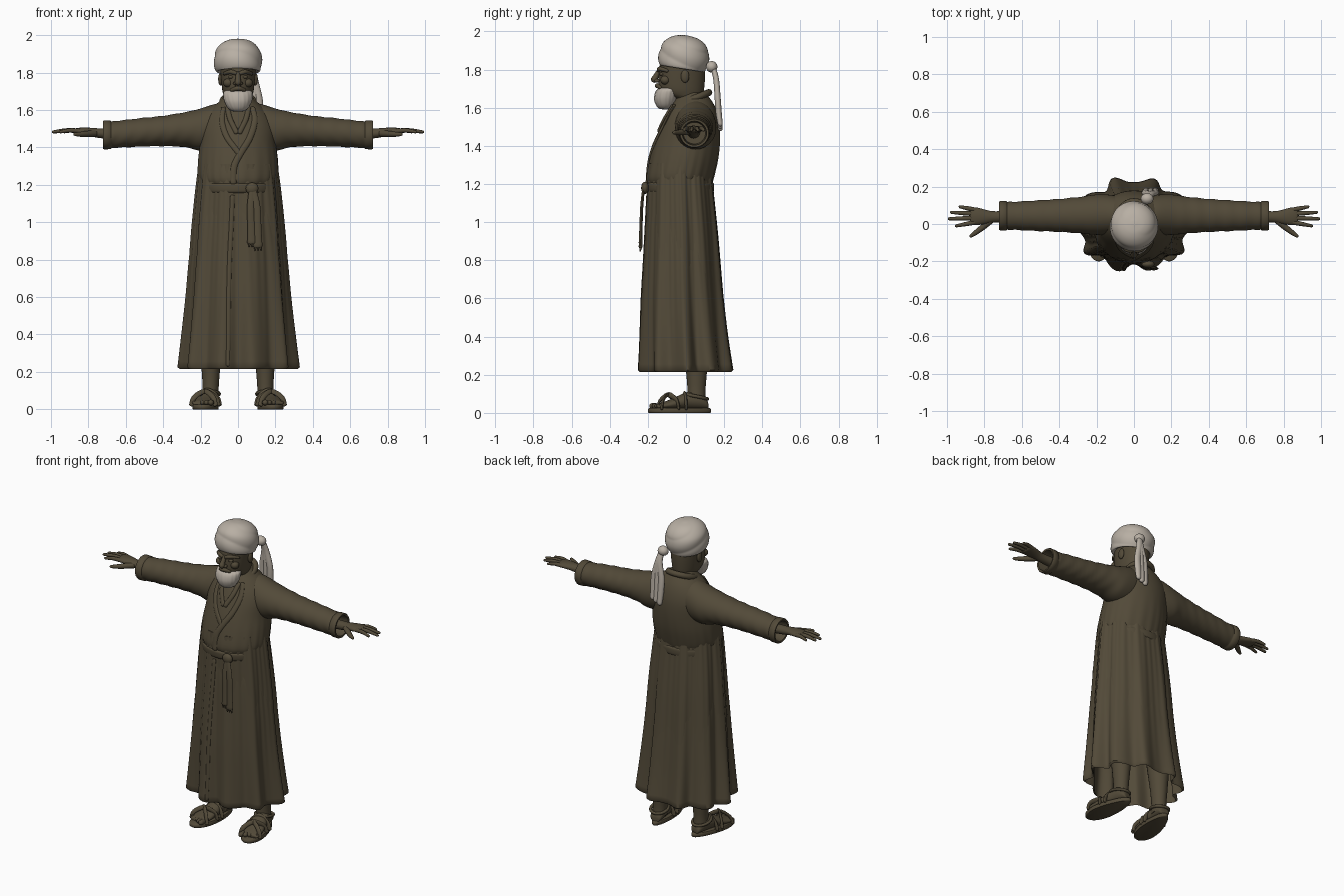
import bpy, bmesh
from math import sin, cos, pi, radians
from mathutils import Vector, Matrix
from mathutils.bvhtree import BVHTree

cube = bpy.data.objects.get("Cube")
if cube:
    bpy.data.objects.remove(cube)


def material(name, colour):
    m = bpy.data.materials.new(name)
    m.use_nodes = True
    m.diffuse_color = colour
    bsdf = m.node_tree.nodes["Principled BSDF"]
    bsdf.inputs["Base Color"].default_value = colour
    bsdf.inputs["Roughness"].default_value = 0.9
    return m


BROWN = material("dark olive brown", (0.085, 0.068, 0.04, 1))
CREAM = material("pale linen", (0.48, 0.43, 0.37, 1))
SAME = Matrix.Identity(4)


def finish(name, bm, mat, xf):
    bm.transform(xf)
    bmesh.ops.recalc_face_normals(bm, faces=bm.faces)
    me = bpy.data.meshes.new(name)
    bm.to_mesh(me)
    bm.free()
    me.materials.append(mat)
    ob = bpy.data.objects.new(name, me)
    bpy.context.collection.objects.link(ob)
    bpy.ops.object.select_all(action='DESELECT')
    ob.select_set(True)
    bpy.context.view_layer.objects.active = ob
    bpy.ops.object.shade_smooth_by_angle(angle=radians(55))
    return ob


def smooth(keys, m):
    # Catmull-Rom resampling of tuples of any length
    out, last = [], len(keys) - 1
    for i in range(last):
        four = (keys[max(i - 1, 0)], keys[i], keys[i + 1], keys[min(i + 2, last)])
        for j in range(m):
            t = j / m
            out.append(tuple(q + t / 2 * (r - p + t * (2*p - 5*q + 4*r - s + t * (3*q - p - 3*r + s)))
                             for p, q, r, s in zip(*four)))
    return out + [keys[-1]]


def oval(c, u, v, n=32, wave=None):
    c, u, v = Vector(c), Vector(u), Vector(v)
    pts = []
    for i in range(n):
        a = 2 * pi * i / n
        k = wave(a) if wave else 1
        pts.append(c + (u * cos(a) + v * sin(a)) * k)
    return pts


def loft(name, rings, mat=BROWN, xf=SAME, caps=True):
    bm = bmesh.new()
    rows = [[bm.verts.new(p) for p in r] for r in rings]
    n = len(rows[0])
    for a, b in zip(rows, rows[1:]):
        for i in range(n):
            bm.faces.new((a[i], a[(i + 1) % n], b[(i + 1) % n], b[i]))
    if caps:
        bm.faces.new(rows[0])
        bm.faces.new(rows[-1])
    return finish(name, bm, mat, xf)


def tube(name, keys, mat=BROWN, flat=1.0, normal=(0, -1, 0), xf=SAME, m=5, n=12):
    # keys are x, y, z, radius; ends are rounded
    pts = smooth(keys, m)
    frames = []
    for i, p in enumerate(pts):
        a, b = pts[max(i - 1, 0)], pts[min(i + 1, len(pts) - 1)]
        t = (Vector(b[:3]) - Vector(a[:3])).normalized()
        side = t.cross(Vector(normal)).normalized()
        frames.append((Vector(p[:3]), t, side, side.cross(t), p[3]))

    def ring(f, shift=0, k=1):
        c, t, s, u, r = f
        return oval(c + t * r * flat * shift, s * r * k, u * r * flat * k, n)
    ends = ((.9, .35), (.6, .75))
    rings = [ring(frames[0], -d, k) for d, k in ends] + [ring(f) for f in frames]
    rings += [ring(frames[-1], d, k) for d, k in reversed(ends)]
    return loft(name, rings, mat, xf)


def blob(name, loc, size, mat=BROWN, xf=SAME):
    bm = bmesh.new()
    bmesh.ops.create_uvsphere(bm, u_segments=24, v_segments=14, radius=1)
    return finish(name, bm, mat, xf @ Matrix.Translation(loc) @ Matrix.Diagonal((*size, 1)))


def upright(keys, m, n=48, wave=None):
    # keys are height, half width, front y, back y, optional fold depth
    rings = []
    for k in smooth(keys, m):
        z, w, f, b = k[:4]
        rings.append(oval((0, (f + b) / 2, z), (w, 0, 0), (0, (b - f) / 2, 0), n,
                          (lambda a: wave(a, k)) if wave else None))
    return rings


def surface(ob):
    me = ob.data
    return BVHTree.FromPolygons([v.co for v in me.vertices], [p.vertices[:] for p in me.polygons])


def on_front(tree, points, r, lift=0.0):
    # drop x, z points onto the front of a surface
    return [(x, tree.ray_cast(Vector((x, -1, z)), Vector((0, 1, 0)))[0].y - lift, z, r) for x, z in points]


# robe: gathered skirt with deep folds, hollow underneath
def folds(a, k):
    d = k[4]
    gather = .012 * max(0, (k[0] - .2)) * cos(38 * a + 2 * sin(3 * a))
    return 1 + d * cos(10 * a) * (.85 + .15 * sin(3 * a + 1)) + .2 * d * sin(17 * a) + gather


skirt_keys = [(1.19, .188, -.19, .13, 0), (1.15, .194, -.195, .135, .01), (1.08, .213, -.203, .14, .02),
              (1, .23, -.21, .15, .03), (.8, .253, -.22, .175, .045), (.6, .268, -.23, .195, .06),
              (.4, .285, -.235, .215, .08), (.225, .3, -.24, .237, .1)]
outer = upright(skirt_keys, 4, 160, folds)
inner = [[Vector((p.x * .96, p.y * .96, p.z - .01 + .012 * i)) for p in r]
         for i, r in enumerate(reversed(outer[8:]))]
skirt = loft("robe_skirt", outer + inner)

# robe: bloused torso
torso_keys = [(1.17, .188, -.19, .13), (1.2, .195, -.2, .135), (1.24, .213, -.207, .147),
              (1.33, .213, -.19, .168), (1.42, .203, -.165, .178), (1.5, .2, -.135, .178),
              (1.56, .18, -.108, .168), (1.61, .14, -.08, .15), (1.65, .095, -.055, .125), (1.68, .066, -.035, .1)]
torso = loft("robe_torso", upright(torso_keys, 4, 96,
             lambda a, k: 1 + .012 * max(0, 1.45 - k[0]) * 4 * sin(22 * a + 2 * sin(3 * a))))
chest, lap = surface(torso), surface(skirt)

# belt, knot and hanging ends
belt_keys = [(1.155, .185, -.19, .13), (1.16, .2, -.207, .145), (1.185, .204, -.212, .148),
             (1.205, .2, -.21, .145), (1.21, .185, -.19, .13)]
loft("belt", upright(belt_keys, 3, 64))
blob("belt_knot", (.075, -.215, 1.18), (.034, .02, .032))
for x, low in ((.068, .89), (.1, .87)):
    tube("belt_end", [(.078, -.222, 1.18, .018), (x, -.232, 1.08, .02), (x + .004, -.236, .97, .021),
                      (x + .006, -.238, low, .025)], flat=.4)
    for i in (-1, 0, 1):
        tube("belt_fringe", [(x + .006 + i * .014, -.238, low, .007),
                             (x + .008 + i * .016, -.24, low - .02, .004)], m=2, n=8)

# front opening, crossed lapels and inner collar
tube("skirt_edge", on_front(lap, [(-.03, 1.14), (-.035, 1), (-.045, .8), (-.05, .6), (-.052, .4), (-.055, .235)], .012),
     flat=.5)
tube("left_lapel", on_front(chest, [(.075, 1.61), (.088, 1.54), (.062, 1.45), (.015, 1.37), (-.02, 1.3), (-.025, 1.21)],
     .017), flat=.5)
tube("right_lapel", on_front(chest, [(-.075, 1.61), (-.085, 1.54), (-.062, 1.46), (-.02, 1.4), (.012, 1.36)], .015),
     flat=.5)
for s in (1, -1):
    tube("shirt_collar", on_front(chest, [(s * .055, 1.61), (s * .042, 1.55), (s * .008, 1.48)], .014), flat=.6)
neck_loop = [(.082 * sin(a), .035 + .085 * cos(a), 1.645 + .035 * cos(a), .018)
             for a in [radians(d) for d in range(-140, 141, 20)]]
tube("robe_collar", neck_loop, normal=(0, -.4, 1))

# head and neck
loft("head", upright([(1.58, .062, -.03, .085), (1.64, .065, -.05, .085), (1.67, .075, -.115, .09),
                      (1.7, .083, -.14, .095), (1.76, .09, -.143, .1), (1.82, .094, -.138, .1),
                      (1.88, .09, -.12, .09)], 4))
tube("nose", [(0, -.14, 1.795, .012), (0, -.155, 1.77, .014), (0, -.166, 1.748, .018)])
tube("mouth", [(-.035, -.134, 1.706, .009), (0, -.15, 1.716, .013), (.035, -.134, 1.706, .009)], normal=(0, 0, 1))
for s in (1, -1):
    tube("brow", [(s * .012, -.142, 1.796, .011), (s * .04, -.136, 1.804, .012), (s * .073, -.1, 1.794, .009)],
         normal=(0, 0, 1))
    blob("eye", (s * .036, -.126, 1.776), (.017, .013, .009))
    blob("nostril", (s * .014, -.152, 1.742), (.012, .014, .01))
    blob("cheek", (s * .052, -.108, 1.745), (.027, .026, .024))
    blob("ear", (s * .094, -.005, 1.765), (.012, .022, .034))
loft("beard", upright([(1.592, .018, -.125, -.09), (1.597, .038, -.143, -.075), (1.615, .058, -.158, -.06),
                       (1.645, .073, -.167, -.045), (1.675, .079, -.163, -.035), (1.695, .077, -.152, -.03),
                       (1.706, .062, -.135, -.03)], 4, 64, lambda a, k: 1 + .015 * sin(18 * a + 40 * k[0])), CREAM)

# turban with diagonal wraps
wraps = []
for z, r in smooth([(-.055, .09), (-.068, .112), (-.045, .123), (0, .126), (.045, .117), (.08, .09),
                    (.1, .055), (.108, .012)], 7):
    wraps.append(oval((0, 0, z), (r, 0, 0), (0, r * 1.03, 0), 72,
                      lambda a: .985 + .045 * abs(sin(34 * (z + .028 * cos(a) + .035 * sin(a)) + .5))))
loft("turban", wraps, CREAM, Matrix.Translation((0, -.01, 1.872)) @ Matrix.Rotation(radians(-9), 4, 'X'))
blob("turban_knot", (.07, .135, 1.815), (.034, .03, .03), CREAM)
for i, x in enumerate((.062, .088, .112)):
    tube("turban_tail", [(.075, .14, 1.815, .018), (.068 + x * .2, .158, 1.75, .02), (x, .166, 1.65, .021),
                         (x, .172, 1.57, .021), (x + .003, .18, 1.49 + .012 * i, .017)], CREAM, flat=.75)

for s in (1, -1):
    side = "left_" if s > 0 else "right_"
    flip = Matrix.Diagonal((s, 1, 1, 1))

    # sleeve with an open turned cuff
    sleeve = []
    for x, z, rz, y, ry in smooth([(.04, 1.525, .11, .05, .09), (.12, 1.51, .122, .05, .105), (.2, 1.495, .113, .05, .108),
                                   (.28, 1.495, .094, .048, .098), (.4, 1.488, .081, .046, .088),
                                   (.55, 1.478, .075, .044, .08), (.67, 1.468, .071, .044, .074)], 7):
        wrinkle = .02 * min(1, max(0, (x - .15) * 4))
        sleeve.append(oval((x, y, z), (0, ry, 0), (0, 0, rz), 40,
                           lambda a: 1 + wrinkle * sin(75 * x + 2.5 * sin(a) + 1.5 * cos(2 * a))))
    for x, r in ((.678, .073), (.682, .078), (.715, .079), (.722, .075), (.72, .064), (.64, .058)):
        sleeve.append(oval((x, .044, 1.467), (0, r, 0), (0, 0, r * .98), 40))
    loft(side + "sleeve", sleeve, xf=flip)

    # hand
    palm = smooth([(.62, .04, 1.47, .034, .032), (.74, .038, 1.476, .03, .026), (.79, .038, 1.483, .037, .022),
                   (.835, .041, 1.487, .046, .019), (.868, .043, 1.487, .044, .015), (.878, .043, 1.487, .03, .009)], 4)
    loft(side + "palm", [oval((x, y, z), (0, w, 0), (0, 0, h), 24) for x, y, z, w, h in palm], xf=flip)
    for y, tip, reach in ((.075, .092, .93), (.054, .062, .976), (.032, .028, .988), (.01, -.01, .95)):
        tube(side + "finger", [(.845, y, 1.487, .0125), ((.845 + reach) / 2, (y + tip) / 2, 1.491, .0115),
                               (reach, tip, 1.483, .008)], xf=flip, normal=(0, 0, 1))
    tube(side + "thumb", [(.765, .02, 1.475, .018), (.81, -.018, 1.472, .016), (.845, -.045, 1.47, .013),
                          (.872, -.064, 1.47, .009)], xf=flip, normal=(0, 0, 1))

    # leg
    loft(side + "leg", [oval((x, y, z), (r, 0, 0), (0, r * 1.1, 0), 24) for x, y, z, r in
                        smooth([(.148, .055, .05, .044), (.146, .055, .12, .043), (.145, .055, .22, .05),
                                (.14, .05, .4, .065), (.12, .03, .7, .07)], 4)], xf=flip)

    # foot and sandal, turned outward
    turn = flip @ Matrix.Translation((.153, .05, 0)) @ Matrix.Rotation(.17, 4, 'Z')

    def sole_ring(z, k):
        return [Vector((p.x * (.064 - .1 * p.y) * k, p.y * k - .085, z))
                for p in oval((0, 0, 0), (1, 0, 0), (0, .168, 0), 40)]
    loft(side + "sole", [sole_ring(z, k) for z, k in ((0, .97), (.004, 1), (.02, 1), (.025, .96))], xf=turn)
    foot = smooth([(.066, .02, .045), (.058, .034, .07), (.02, .044, .105), (-.03, .047, .112), (-.08, .052, .095),
                   (-.14, .06, .068), (-.195, .06, .05), (-.21, .05, .042)], 3)
    loft(side + "foot", [oval((0, y, (.018 + h) / 2), (w, 0, 0), (0, 0, (h - .018) / 2), 24) for y, w, h in foot], xf=turn)
    for i in range(5):
        x = -.044 + .023 * i
        tube(side + "toe", [(x, -.19, .036, .014), (x * 1.05, -.222 + .008 * i, .036, .016 - .0015 * i)],
             xf=turn, normal=(0, 0, 1), m=3)
    for y0, y1 in ((-.19, -.1), (-.1, -.19), (-.06, -.06)):
        tube(side + "strap", [(-.064, y0, .022, .014), (-.05, y0 * .9 + y1 * .1, .065, .014),
                              (0, (y0 + y1) / 2, .092 + .0005 / (y0 + y1) * -20 / 9, .014),
                              (.05, y0 * .1 + y1 * .9, .065, .014), (.064, y1, .022, .014)],
             flat=.5, normal=(0, -1, .3), xf=turn)
    loop = [(.052 * sin(a), .004 + .06 * cos(a), .085 - .012 * cos(a), .009)
            for a in [radians(d) for d in range(0, 361, 24)]]
    tube(side + "ankle_strap", loop, normal=(0, 0, 1), xf=turn, m=2)
